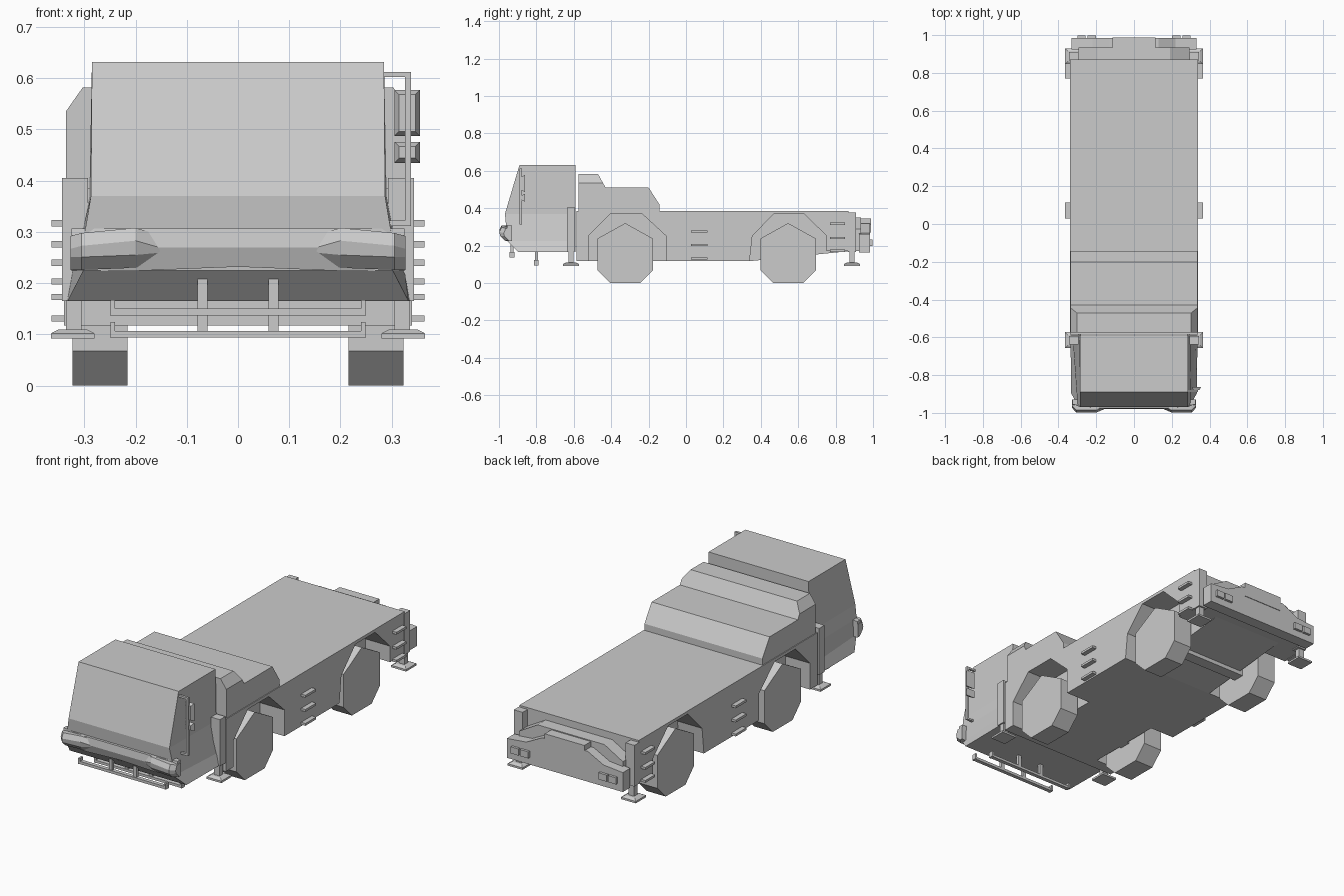
import bpy, bmesh


def make(name, verts, faces):
    me = bpy.data.meshes.new(name)
    bm = bmesh.new()
    vs = [bm.verts.new(v) for v in verts]
    for f in faces:
        bm.faces.new([vs[i] for i in f])
    bmesh.ops.recalc_face_normals(bm, faces=bm.faces)
    bm.to_mesh(me)
    bm.free()
    ob = bpy.data.objects.new(name, me)
    bpy.context.collection.objects.link(ob)
    return ob


def loft(name, loops):
    """Closed solid through loops of equal length, capped at both ends."""
    n, m = len(loops[0]), len(loops)
    verts = [p for lp in loops for p in lp]
    faces = [list(range(n)), list(range((m - 1) * n, m * n))]
    for k in range(m - 1):
        for i in range(n):
            j = (i + 1) % n
            faces.append([k * n + i, k * n + j, (k + 1) * n + j, (k + 1) * n + i])
    return make(name, verts, faces)


def side_prism(name, prof, x0, x1):
    return loft(name, [[(x, y, z) for y, z in prof] for x in (x0, x1)])


def front_prism(name, prof, y0, y1):
    return loft(name, [[(x, y, z) for x, z in prof] for y in (y0, y1)])


def box(name, x0, x1, y0, y1, z0, z1, inset=0):
    def rect(z, t):
        return [(x0 + t, y0 + t, z), (x1 - t, y0 + t, z), (x1 - t, y1 - t, z), (x0 + t, y1 - t, z)]
    return loft(name, [rect(z0, 0), rect(z1, inset)])


def mirror(ob):
    ob.modifiers.new("mirror", 'MIRROR').use_bisect_axis[0] = False
    return ob


# Cab: stacked sections (z, front y, front half width, back half width)
cab = [(0.165, -0.895, 0.333, 0.336), (0.225, -0.955, 0.302, 0.325), (0.305, -0.962, 0.298, 0.303),
       (0.37, -0.968, 0.287, 0.290), (0.632, -0.89, 0.285, 0.285)]
loft("cab", [[(-wf, yf, z), (wf, yf, z), (wb, -0.59, z), (-wb, -0.59, z)] for z, yf, wf, wb in cab])

# Front bumper with shallow centre
loft("front_bumper", [[(x, -0.975 + d, 0.307), (x, -0.98 + d, 0.27), (x, -0.965 + d, b),
                       (x, -0.93, b), (x, -0.93, 0.307)]
                      for x, d, b in ((-0.325, 0.02, 0.224), (-0.2, 0, 0.224), (0, 0, 0.232),
                                      (0.2, 0, 0.224), (0.325, 0.02, 0.224))])

# Wedge headlamps wrapping the front corners
def lamp(x, yf, zt, zb):
    return [(x, yf + 0.012, zt), (x, yf, zt - 0.025), (x, yf + 0.004, zb + 0.025),
            (x, yf + 0.03, zb), (x, -0.93, zb), (x, -0.93, zt)]
mirror(loft("headlamp", [lamp(0.137, -0.972, 0.29, 0.236), lamp(0.20, -0.998, 0.308, 0.23),
                         lamp(0.305, -0.998, 0.298, 0.226), lamp(0.327, -0.975, 0.292, 0.226)]))

# Underrun bars and their hangers
for label, y, z, h in (("upper", -0.93, 0.137, 0.014), ("lower", -0.80, 0.094, 0.013)):
    box(label + "_guard_bar", -0.25, 0.25, y - 0.012, y + 0.008, z, z + h)
    mirror(box(label + "_guard_end", 0.24, 0.249, y - 0.014, y + 0.012, z, z + 0.03))
    mirror(box(label + "_guard_hanger", 0.06, 0.079, y - 0.008, y + 0.008, z + 0.01, z + 0.09))

# Wing mirrors on one side only
box("mirror_pole", 0.326, 0.338, -0.89, -0.878, 0.312, 0.612)
for z in (0.312, 0.602):
    box("mirror_arm", 0.28, 0.338, -0.89, -0.878, z, z + 0.01)
for z0, z1 in ((0.487, 0.577), (0.435, 0.476)):
    loft("mirror_head", [[(0.305 + t, y, z0 + t), (0.355 - t, y, z0 + t), (0.355 - t, y, z1 - t),
                          (0.305 + t, y, z1 - t)] for y, t in ((-0.88, 0.009), (-0.862, 0))])

# Chassis: centre hull plus side panels with angular wheel arches
side_prism("chassis_core", [(-0.585, 0.117), (0.34, 0.117), (0.87, 0.17), (0.87, 0.386),
                            (-0.585, 0.386)], -0.2, 0.2)
panel = [(-0.585, 0.117), (-0.522, 0.117), (-0.522, 0.252), (-0.405, 0.37), (-0.235, 0.37),
         (-0.107, 0.252), (-0.107, 0.117), (0.34, 0.117), (0.355, 0.252), (0.47, 0.37),
         (0.63, 0.37), (0.752, 0.252), (0.752, 0.17), (0.87, 0.17), (0.87, 0.386), (-0.585, 0.386)]
mirror(side_prism("chassis_side", panel, 0.2, 0.34))

# Wheels: seven-sided blocks
wheel = [(-0.08, 0), (0.08, 0), (0.148, 0.068), (0.148, 0.238), (0, 0.32), (-0.148, 0.238), (-0.148, 0.068)]
for label, y in (("front", -0.325), ("rear", 0.546)):
    mirror(side_prism(label + "_wheel", [(y + a, b) for a, b in wheel], 0.216, 0.323))
    box(label + "_axle", -0.22, 0.22, y - 0.03, y + 0.03, 0.12, 0.19)

# Stepped engine cover with chamfered upper step
side_prism("engine_cover", [(-0.575, 0.38), (-0.575, 0.51), (-0.2, 0.51), (-0.142, 0.42),
                            (-0.142, 0.38)], -0.336, 0.336)
loft("engine_cover_top", [
    [(-0.336, y0, z), (0.336, y0, z), (0.336, y1, z), (-0.336, y1, z)] if not t else
    [(-0.336 + t, y0, z), (0.336 - t, y0, z), (0.336 - t, y1, z), (-0.336 + t, y1, z)]
    for z, y0, y1, t in ((0.505, -0.575, -0.427, 0), (0.535, -0.575, -0.444, 0), (0.582, -0.575, -0.47, 0.033))])

# Outrigger jacks: column, leg and tapered foot
for label, y, z0, z1 in (("front", -0.615, 0.165, 0.405), ("rear", 0.888, 0.165, 0.377)):
    mirror(box(label + "_jack_column", 0.293, 0.343, y - 0.022, y + 0.022, z0, z1))
    mirror(box(label + "_jack_leg", 0.305, 0.336, y - 0.014, y + 0.014, 0.1, z0 + 0.01))
    mirror(box(label + "_jack_foot", 0.28, 0.365, y - 0.042, y + 0.042, 0.092, 0.102))
    mirror(box(label + "_jack_foot_top", 0.28, 0.365, y - 0.042, y + 0.042, 0.102, 0.11, 0.015))

# Side rungs
for y0, y1, zs in ((0.028, 0.115, (0.131, 0.203, 0.276)), (0.77, 0.85, (0.173, 0.24, 0.317))):
    for z in zs:
        mirror(box("side_rung", 0.335, 0.364, y0, y1, z - 0.006, z + 0.006))

# Rear end: link block, sloped-top bumper, raised centre box and lamps
front_prism("rear_link", [(-0.295, 0.17), (0.295, 0.17), (0.295, 0.29), (0.19, 0.35),
                          (-0.19, 0.35), (-0.295, 0.29)], 0.86, 0.935)
front_prism("rear_bumper", [(-0.33, 0.162), (0.33, 0.162), (0.33, 0.262), (0.22, 0.272), (0.13, 0.318),
                            (-0.13, 0.318), (-0.22, 0.272), (-0.33, 0.262)], 0.925, 0.985)
box("rear_centre_box", -0.113, 0.113, 0.93, 0.988, 0.27, 0.345)
for x0, x1 in ((0.2, 0.247), (0.256, 0.3)):
    mirror(box("rear_lamp", x0, x1, 0.98, 0.998, 0.198, 0.232))
